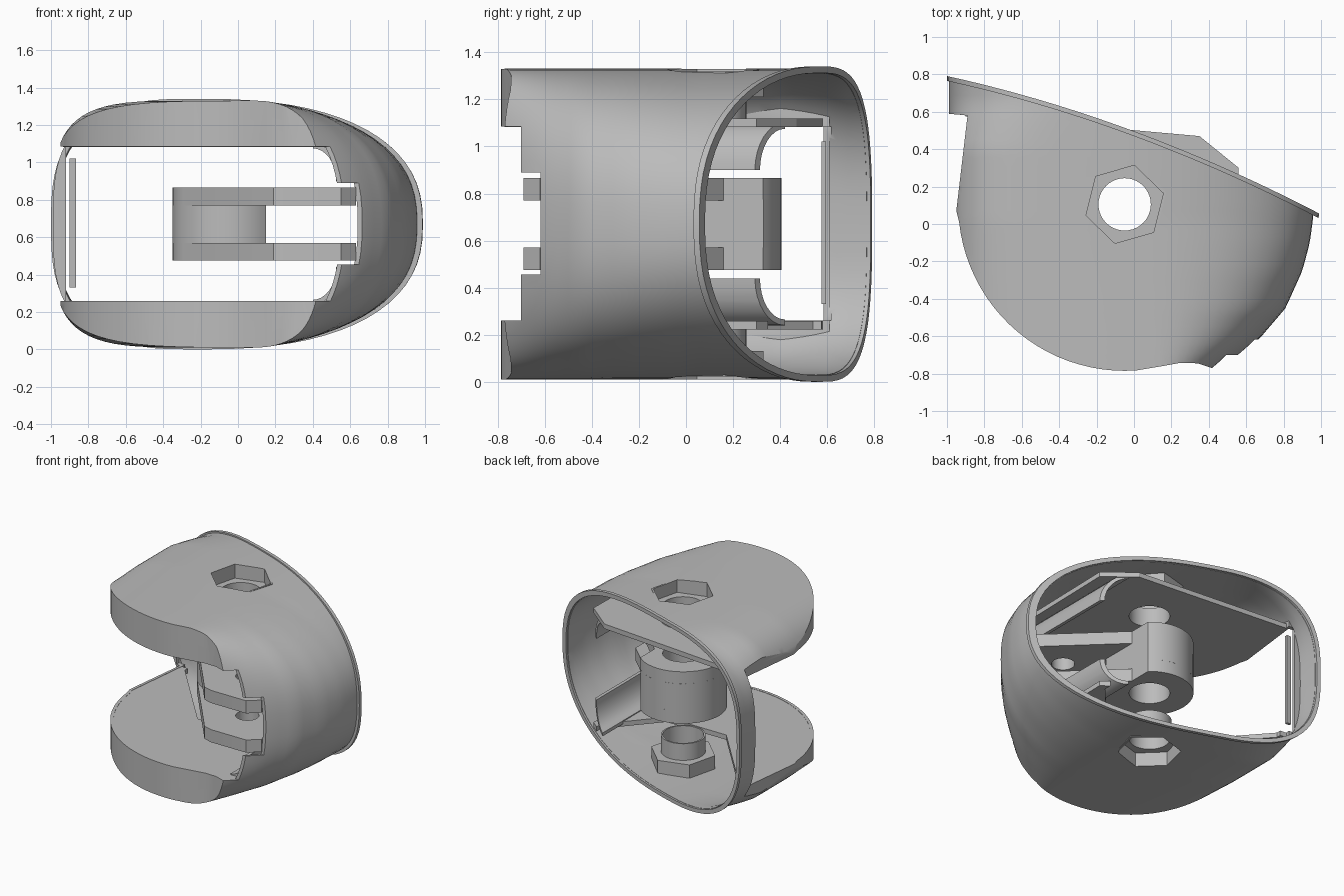
import bpy, bmesh, math

if "Cube" in bpy.data.objects:
    bpy.data.objects.remove(bpy.data.objects["Cube"], do_unlink=True)

grey = bpy.data.materials.new("plain grey")
grey.use_nodes = True
grey.diffuse_color = (0.5, 0.5, 0.5, 1)
grey.node_tree.nodes["Principled BSDF"].inputs["Base Color"].default_value = (0.5, 0.5, 0.5, 1)

MID = 0.67            # height of the mirror plane
PX, PY = -0.05, 0.105  # pivot axis


def add(name, bm):
    bmesh.ops.recalc_face_normals(bm, faces=bm.faces)
    me = bpy.data.meshes.new(name)
    bm.to_mesh(me)
    bm.free()
    me.materials.append(grey)
    ob = bpy.data.objects.new(name, me)
    bpy.context.collection.objects.link(ob)
    return ob


def prism(name, pts, lo, hi, axis="z"):
    """Extrude a plan outline along z, or an x-z outline along y."""
    bm = bmesh.new()
    put = (lambda p, h: (p[0], p[1], h)) if axis == "z" else (lambda p, h: (p[0], h, p[1]))
    a = [bm.verts.new(put(p, lo)) for p in pts]
    b = [bm.verts.new(put(p, hi)) for p in pts]
    bm.faces.new(a)
    bm.faces.new(b)
    for i in range(len(pts)):
        j = (i + 1) % len(pts)
        bm.faces.new((a[i], a[j], b[j], b[i]))
    return add(name, bm)


def arc(r, start, stop, step):
    return [(PX + r * math.cos(math.radians(a)), PY + r * math.sin(math.radians(a)))
            for a in range(start, stop, step)]


def box(name, x0, x1, y0, y1, z0, z1):
    return prism(name, [(x0, y0), (x1, y0), (x1, y1), (x0, y1)], z0, z1)


def boolean(ob, other, op):
    m = ob.modifiers.new("cut", "BOOLEAN")
    m.operation, m.solver, m.object = op, "EXACT", other
    bpy.context.view_layer.update()
    dg = bpy.context.evaluated_depsgraph_get()
    me = bpy.data.meshes.new_from_object(ob.evaluated_get(dg))
    ob.modifiers.clear()
    ob.data = me
    bpy.data.objects.remove(other, do_unlink=True)


def drill(ob, pts):
    boolean(ob, prism("hole", pts, -1, 3), "DIFFERENCE")


# Right-hand edge of the body at each depth
EDGE = [(-0.9, 0.25), (-0.775, 0.47), (-0.7, 0.57), (-0.62, 0.665), (-0.45, 0.81),
        (-0.25, 0.9), (-0.1, 0.94), (0.05, 0.96), (1.1, 0.965)]


def edge(y):
    for (y0, r0), (y1, r1) in zip(EDGE, EDGE[1:]):
        if y <= y1:
            return r0 + (r1 - r0) * (y - y0) / (y1 - y0)


def loft(name, d_right, d):
    """Body of rounded sections stacked along y, shrunk on the right and elsewhere."""
    bm = bmesh.new()
    rings = []
    n = 72
    for k in range(41):
        y = -0.88 + 1.9 * k / 40
        xc = 0.1 - 0.3 * min(1, max(0, (y + 0.78) / 0.8))
        # Squarer left side along the cheeks, rounder at the bridge
        square = 4 - 1.1 * min(1, max(0, (y - 0.4) / 0.25))
        right, left, h = edge(y) - xc - d_right, xc + 0.99 - d, 0.66 - d
        ring = []
        for i in range(n):
            c, s = math.cos(math.tau * i / n), math.sin(math.tau * i / n)
            e = 2 / (2.4 if c > 0 else square)
            a = right if c > 0 else left
            ring.append(bm.verts.new((xc + a * math.copysign(abs(c) ** e, c), y,
                                      MID + h * math.copysign(abs(s) ** e, s))))
        rings.append(ring)
    for p, q in zip(rings, rings[1:]):
        for i in range(n):
            j = (i + 1) % n
            bm.faces.new((p[i], p[j], q[j], q[i]))
    bm.faces.new(rings[0])
    bm.faces.new(rings[-1])
    return add(name, bm)


def opening(shift):
    xs = [-1.1 + 2.3 * i / 24 for i in range(25)]
    return [(x, 0.48 - 0.37 * x - 0.075 * x * x + shift) for x in xs]


def front(r, back):
    """Left side, round front edge and front notch of the cheeks."""
    d = 0.89 - r
    return ([(-0.89 + d, back), (-0.95 + d, 0.07)] + arc(r, 186, 277, 4)
            + [(0.15, -0.76 + d), (0.25, -0.742 + d), (0.34, -0.745 + d), (0.43, -0.775 + d)])


# Outer shell: rounded body trimmed by the plan outline
shell = loft("outer_shell", 0, 0)
plan = opening(0)[::-1] + [(-1.1, 0.6)] + front(0.89, 0.58) + [(1.2, -0.775)]
boolean(shell, prism("trim", plan, -1, 3), "INTERSECT")

# Hollow it, leaving the slanted back open
hollow = loft("hollow", 0.024, 0.02)
room = opening(0.2)[::-1] + [(-1.1, 0.61)] + front(0.868, 0.61) + [(1.2, -0.753)]
boolean(hollow, prism("trim", room, -1, 3), "INTERSECT")
boolean(shell, hollow, "DIFFERENCE")

# Stepped front slot, leaving a narrow flange on the left bridge
slot = [(-2, -2), (0.3, -2), (0.3, 0.615), (-0.92, 0.615), (-0.92, 0.585), (-2, 0.585)]
boolean(shell, prism("slot", slot, 0.26, 1.085), "DIFFERENCE")
boolean(shell, box("slot", 0.1, 2, -2, -0.7, 0.26, 1.085), "DIFFERENCE")
boolean(shell, box("slot", 0.1, 2, -2, -0.617, 0.455, 0.89), "DIFFERENCE")
HOLE = arc(0.14, 0, 360, 9)
HEX = arc(0.215, 16, 376, 60)
drill(shell, HEX)

# Lip around the back opening
rim = loft("opening_rim", -0.03, -0.01)
boolean(rim, prism("band", opening(-0.01) + opening(0.016)[::-1], -1, 3), "INTERSECT")
boolean(rim, loft("bore", 0.018, 0.018), "DIFFERENCE")

parts = [shell, rim]


def z_range(lo, hi, top):
    return (lo, hi) if top else (2 * MID - hi, 2 * MID - lo)


for top in (True, False):
    side = "upper" if top else "lower"
    # Inner plate closing the cheek towards the slot
    outline = [(0.54, -0.62), (0.56, 0.3), (0.35, 0.47)] + front(0.875, 0.58)
    plate = prism(side + "_inner_plate", outline, *z_range(1.082, 1.118, top))
    drill(plate, HOLE)
    boolean(plate, loft("trim", 0.012, 0.012), "INTERSECT")
    if not top:
        # Open back around the lower bolt tube
        drill(plate, [(-0.82, 0.7), (0.5, 0.7), (0.5, 0.29), (0.2, -0.05), (-0.3, -0.05),
                      (-0.82, 0.54)])
    # Nut pocket with its bolt tube
    cup = prism(side + "_nut_pocket", arc(0.23, 16, 376, 60), *z_range(1.21, 1.318, top))
    boolean(cup, prism("nut", HEX, *z_range(1.225, 1.5, top)), "DIFFERENCE")
    drill(cup, HOLE)
    tube = prism(side + "_bolt_tube", arc(0.152, 0, 360, 9), *z_range(1.085, 1.22, top))
    drill(tube, HOLE)
    # Curved guide running from the plate down the side of the slot
    turn = [math.radians(90 * i / 8) for i in range(9)]
    prof = ([(0.4 + 0.15 * math.cos(a), 0.9 + 0.2 * math.sin(a)) for a in turn]
            + [(0.4 + 0.125 * math.cos(a), 0.9 + 0.175 * math.sin(a)) for a in turn[::-1]])
    if not top:
        prof = [(x, 2 * MID - z) for x, z in prof]
    guide = prism(side + "_guide", prof, -0.66, 0.5, "y")
    trim = [(0, -1), (1, -1), (1, -0.1), (0.53, 0.31), (0.4, 0.42), (0, 0.45)]
    boolean(guide, prism("trim", trim, -1, 3), "INTERSECT")
    boolean(guide, loft("trim", 0.012, 0.012), "INTERSECT")
    # Arm plate joining the barrel to the side wall
    arm_pts = ([(0.15, -0.62), (0.19, -0.67), (0.26, -0.69), (0.55, -0.69), (0.63, -0.62),
                (0.63, -0.3), (0.15, 0.16), (0.15, 0.327)] + arc(0.3, 54, 217, 9))
    arm = prism(side + "_arm", arm_pts, *z_range(0.77, 0.865, top))
    drill(arm, HOLE)
    drill(arm, [(PX + 0.38 + (x - PX) * 0.57, PY - 0.465 + (y - PY) * 0.57) for x, y in HOLE])
    parts += [plate, cup, tube, guide, arm]

# Pivot barrel, cut flat on the side facing the wall
barrel = prism("pivot_barrel", arc(0.3, 0, 360, 6), 0.57, 0.775)
boolean(barrel, box("flat", 0.15, 1, -1, 1, 0, 2), "DIFFERENCE")
drill(barrel, HOLE)
parts.append(barrel)

# Upright strip inside the left bridge
parts.append(box("bridge_strip", -0.9, -0.865, 0.575, 0.595, 0.33, 1.02))

for ob in parts:
    bpy.ops.object.select_all(action="DESELECT")
    ob.select_set(True)
    bpy.context.view_layer.objects.active = ob
    bpy.ops.object.shade_smooth_by_angle(angle=math.radians(30))
